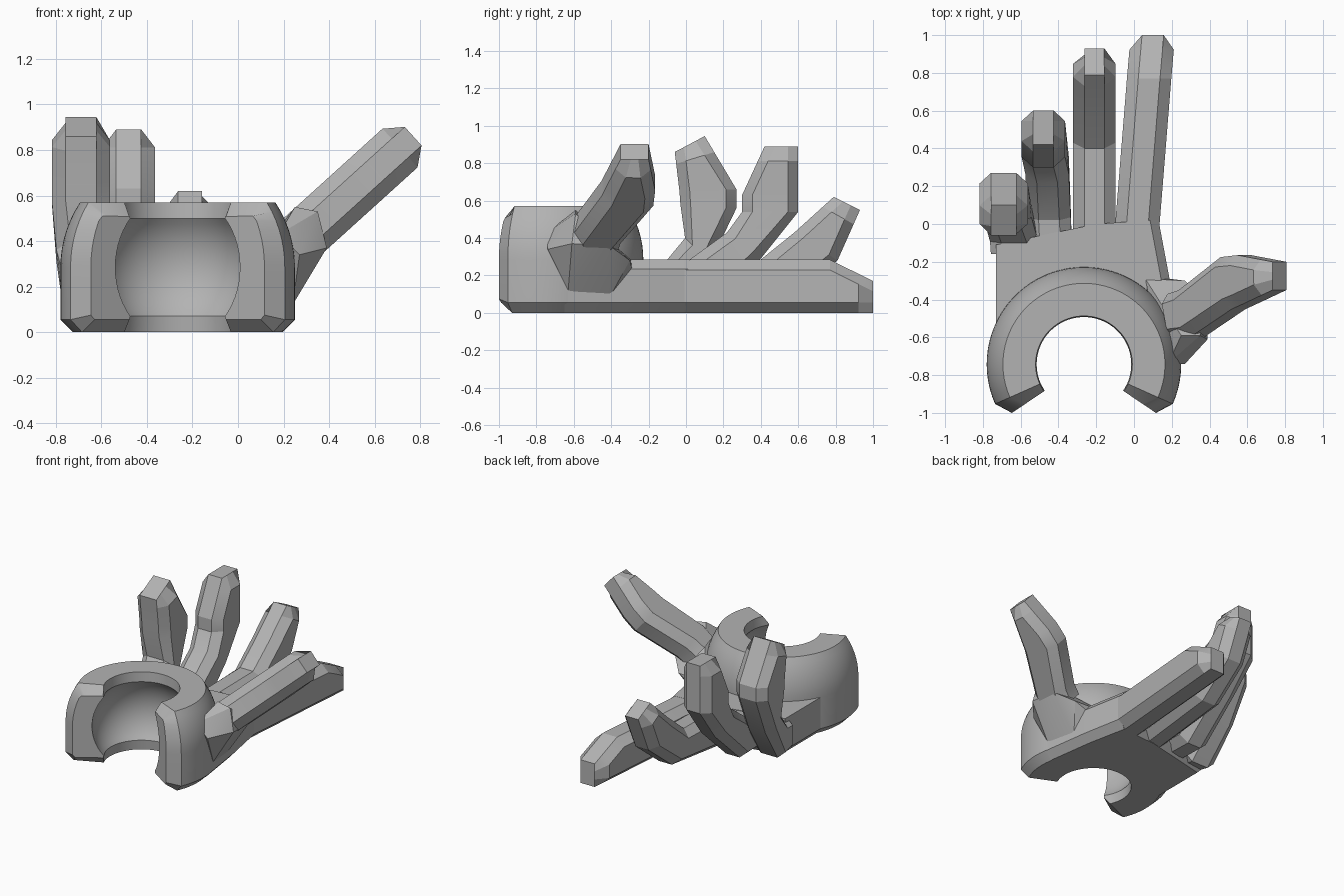
import bpy, bmesh
from math import sin, cos, radians, sqrt, asin
from mathutils import Vector

cube = bpy.data.objects.get("Cube")
if cube:
    bpy.data.objects.remove(cube)

grey = bpy.data.materials.new("plain grey")
grey.use_nodes = True
COLOUR = (0.45, 0.45, 0.45, 1)
grey.diffuse_color = COLOUR
grey.node_tree.nodes["Principled BSDF"].inputs["Base Color"].default_value = COLOUR


def finish(name, bm, angle=30):
    bmesh.ops.recalc_face_normals(bm, faces=bm.faces[:])
    mesh = bpy.data.meshes.new(name)
    bm.to_mesh(mesh)
    bm.free()
    mesh.materials.append(grey)
    ob = bpy.data.objects.new(name, mesh)
    bpy.context.collection.objects.link(ob)
    bpy.ops.object.select_all(action='DESELECT')
    ob.select_set(True)
    bpy.context.view_layer.objects.active = ob
    bpy.ops.object.shade_smooth_by_angle(angle=radians(angle))
    return ob


def loft(name, sections, angle=30):
    """Skin a row of matching closed sections and cap both ends."""
    bm = bmesh.new()
    rings = [[bm.verts.new(p) for p in s] for s in sections]
    n = len(rings[0])
    for a, b in zip(rings, rings[1:]):
        for i in range(n):
            j = (i + 1) % n
            bm.faces.new((a[i], a[j], b[j], b[i]))
    bm.faces.new(rings[0])
    bm.faces.new(rings[-1])
    return finish(name, bm, angle)


def finger(name, pairs, across, width):
    """Chamfered finger through palm-side and back-side point pairs."""
    half, cut = width / 2, 0.06
    (f0, b0), (f1, b1) = pairs[-2], pairs[-1]
    t = 1 - 0.08 / ((f1 + b1 - f0 - b0).length / 2)
    rows = pairs[:-1] + [(f0.lerp(f1, t), b0.lerp(b1, t)), pairs[-1]]
    sections = []
    for k, (f, b) in enumerate(rows):
        side = half - cut if k == len(rows) - 1 else half
        flat = half - cut
        c = (b - f).normalized() * 0.055
        sections.append([f - across * flat, f + across * flat,
                         f + c + across * side, b - c + across * side,
                         b + across * flat, b - across * flat,
                         b - c - across * side, f + c - across * side])
    return loft(name, sections, 20)


# Wrist socket: open ring with a spherical seat
CX, CY, MID = -0.265, -0.743, 0.285
LIP, SEAT, OUTER = 0.256, 0.33, 0.515
swing = asin(0.215 / SEAT)
seat = [(SEAT * cos(a), MID + SEAT * sin(a))
        for a in (swing * k / 7 for k in range(-7, 8))]
rise = [MID * (1 - k / 7) for k in range(8)]
dome = [(sqrt(OUTER**2 - h**2), MID + h) for h in rise]
full = [(LIP, 0)] + seat + [(LIP, 2 * MID)] + dome + [(OUTER, 0.055), (0.46, 0)]
end_dome = [(r - 0.055, min(z, 0.51)) for r, z in dome]
end = [(LIP, 0.055)] + seat + [(LIP, 0.508)] + end_dome + [(0.46, 0.075), (0.44, 0.055)]


def turned(profile, degrees):
    a = radians(degrees)
    return [(CX + r * cos(a), CY + r * sin(a), z) for r, z in profile]


START, STEPS = -24, 48
sweep = [turned(full, START + (180 - 2 * START) * k / STEPS) for k in range(STEPS + 1)]
loft("wrist_socket", [turned(end, -34)] + sweep + [turned(end, 214)])

# Palm slab wrapped around the socket
edge = [(-0.73, -0.6), (-0.73, -0.11), (-0.2, 0), (0.13, 0.02), (0.19, -0.3), (0.24, -0.65)]
arc = [(CX + 0.4 * cos(radians(a)), CY + 0.4 * sin(radians(a))) for a in range(15, 166, 10)]


def palm_layer(z, left, right, back):
    rim = [(x + (left if x < -0.5 else -right if x > 0 else 0),
            y - (back if y > -0.2 else 0), z) for x, y in edge]
    return rim + [(x, y, z) for x, y in arc]


loft("palm", [palm_layer(0, 0.05, 0.05, 0.03), palm_layer(0.055, 0, 0, 0),
              palm_layer(0.235, 0, 0, 0), palm_layer(MID, 0, 0.045, 0)], 20)

# Fingers: x, then palm-side (y, z) and back-side (y, z)
digits = {
    "little_finger": (0.255, [
        (-0.63, -0.16, 0.28, -0.16, 0.03), (-0.635, -0.1, 0.285, -0.06, 0.01),
        (-0.67, -0.005, 0.4, 0.13, 0.27), (-0.69, -0.03, 0.58, 0.27, 0.56),
        (-0.69, -0.035, 0.65, 0.27, 0.66), (-0.69, -0.06, 0.86, 0.1, 0.945)]),
    "ring_finger": (0.23, [
        (-0.445, -0.08, 0.28, -0.08, 0.02), (-0.45, 0.02, 0.285, 0.1, 0.02),
        (-0.46, 0.22, 0.43, 0.4, 0.29), (-0.48, 0.3, 0.54, 0.6, 0.54),
        (-0.48, 0.3, 0.63, 0.6, 0.63), (-0.48, 0.42, 0.89, 0.6, 0.89)]),
    "middle_finger": (0.225, [
        (-0.21, -0.05, 0.28, -0.05, 0), (-0.21, 0.4, 0.285, 0.54, 0.07),
        (-0.21, 0.58, 0.43, 0.81, 0.28), (-0.21, 0.79, 0.62, 0.93, 0.55)]),
    "index_finger": (0.235, [
        (0.01, -0.1, 0.284, -0.1, 0), (0.08, 0.77, 0.284, 0.77, 0),
        (0.1, 1, 0.17, 1, 0)]),
}
for name, (width, rows) in digits.items():
    pairs = [(Vector((x, fy, fz)), Vector((x, by, bz))) for x, fy, fz, by, bz in rows]
    finger(name, pairs, Vector((1, 0, 0)), width)

# Thumb, bent in a plane tilted up and outward
along, across = Vector((0.74, 0, 0.67)), Vector((-0.67, 0, 0.74))


def thumb_point(a, y):
    return along * a + across * 0.122 + Vector((0, y, 0))


thumb = [(0.46, -0.61, 0.4, -0.37), (0.56, -0.6, 0.48, -0.35),
         (0.86, -0.45, 0.78, -0.175), (0.92, -0.43, 0.9, -0.165), (1.15, -0.35, 1.15, -0.2)]
finger("thumb", [(thumb_point(a, y), thumb_point(b, w)) for a, y, b, w in thumb], across, 0.23)

# Faceted thumb mount on the side of the palm
corners = [(0.39, -0.61, 0.37), (0.38, -0.41, 0.36), (0.35, -0.59, 0.53), (0.25, -0.59, 0.55),
           (0.27, -0.3, 0.28), (0.06, -0.29, 0.28), (0.18, -0.74, 0.43), (0.27, -0.74, 0.34),
           (0.24, -0.63, 0.12), (0.19, -0.41, 0.08), (0.19, -0.29, 0.24), (0.1, -0.5, 0.35)]
bm = bmesh.new()
for p in corners:
    bm.verts.new(p)
hull = bmesh.ops.convex_hull(bm, input=bm.verts[:])
loose = [v for v in bm.verts if not v.link_faces]
bmesh.ops.delete(bm, geom=loose, context='VERTS')
finish("thumb_mount", bm, 20)
